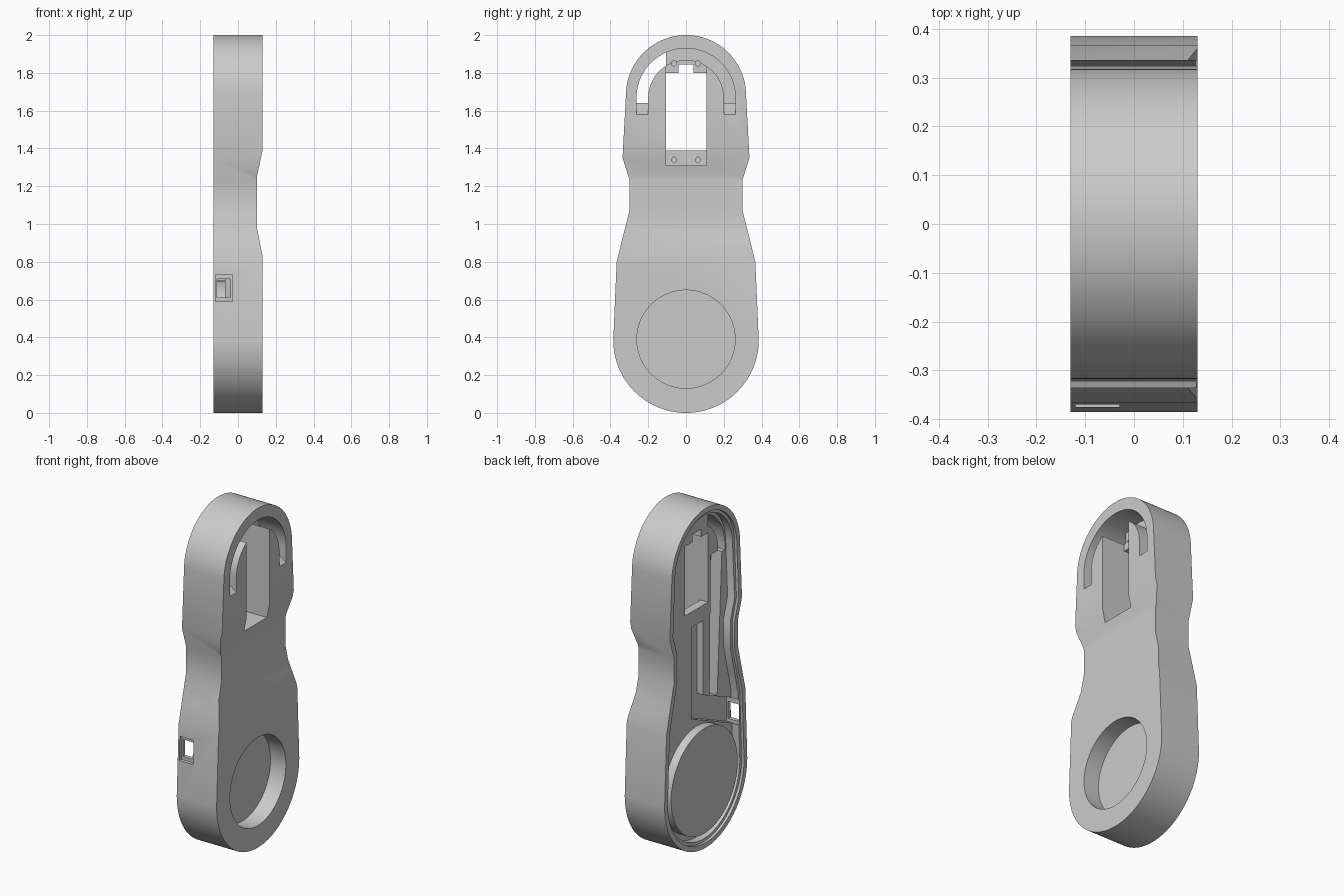
import bpy
import bmesh
import math

if "Cube" in bpy.data.objects:
    bpy.data.objects.remove(bpy.data.objects["Cube"], do_unlink=True)

grey = bpy.data.materials.new("plain grey")
grey.use_nodes = True
grey.diffuse_color = (0.6, 0.6, 0.6, 1)
grey.node_tree.nodes["Principled BSDF"].inputs["Base Color"].default_value = (0.6, 0.6, 0.6, 1)

FRONT, BACK, FLOOR, OUT = 0.13, -0.13, -0.07, 0.3


def arc(cy, cz, r, a0, a1, n=40):
    """Points (y, z) on an arc, angles in degrees."""
    angles = [math.radians(a0 + (a1 - a0) * i / n) for i in range(n + 1)]
    return [(cy + r * math.cos(a), cz + r * math.sin(a)) for a in angles]


def rect(y0, y1, z0, z1):
    return [(y0, z0), (y1, z0), (y1, z1), (y0, z1)]


def circle(y, z, r, n=64):
    return arc(y, z, r, 0, 360, n)[:-1]


def inset(points, d):
    """Mitred inward offset of a counter-clockwise outline."""
    result = []
    for i, (y, z) in enumerate(points):
        normals = []
        for a, b in ((points[i - 1], (y, z)), ((y, z), points[(i + 1) % len(points)])):
            dy, dz = b[0] - a[0], b[1] - a[1]
            length = math.hypot(dy, dz)
            normals.append((-dz / length, dy / length))
        (ay, az), (by, bz) = normals
        k = d / (1 + ay * by + az * bz)
        result.append((y + k * (ay + by), z + k * (az + bz)))
    return result


def solid(name, start, offset):
    """Extrude a flat 3D polygon into a closed solid."""
    bm = bmesh.new()
    face = bm.faces.new([bm.verts.new(p) for p in start])
    geom = bmesh.ops.extrude_face_region(bm, geom=[face])["geom"]
    bmesh.ops.translate(bm, vec=offset, verts=[g for g in geom if isinstance(g, bmesh.types.BMVert)])
    bmesh.ops.recalc_face_normals(bm, faces=bm.faces)
    mesh = bpy.data.meshes.new(name)
    bm.to_mesh(mesh)
    bm.free()
    ob = bpy.data.objects.new(name, mesh)
    bpy.context.collection.objects.link(ob)
    mesh.materials.append(grey)
    return ob


def prism(name, points, x0, x1):
    return solid(name, [(x0, y, z) for y, z in points], (x1 - x0, 0, 0))


def combine(tool, operation="DIFFERENCE"):
    tool.hide_render = True
    mod = body.modifiers.new(tool.name, "BOOLEAN")
    mod.operation = operation
    mod.solver = "EXACT"
    mod.object = tool
    bpy.context.view_layer.objects.active = body
    bpy.ops.object.modifier_apply(modifier=mod.name)
    bpy.data.objects.remove(tool, do_unlink=True)


def cut(name, points, x0, x1):
    combine(prism(name, points, x0, x1))


# Waisted outer body
side = [(0.367, 0.80), (0.335, 0.93), (0.298, 1.075), (0.298, 1.23), (0.336, 1.35)]
outline = arc(0, 0.385, 0.385, 180, 360, 64) + side
outline += arc(0, 1.682, 0.318, 0, 180, 64) + [(-y, z) for y, z in reversed(side)]
body = prism("handle_shell", outline, BACK, FRONT)

# Shallow waist across the closed face
dent = [(FRONT, 0.83), (0.10, 0.98), (0.10, 1.25), (FRONT, 1.39), (OUT, 1.39), (OUT, 0.83)]
combine(solid("waist_dent", [(x, -1, z) for x, z in dent], (0, 2, 0)))

# Open back with a stepped rim
cut("rim_step", inset(outline, 0.03), -OUT, -0.115)
cut("cavity", inset(outline, 0.048), -OUT, FLOOR)

# Round boss inside, round recess outside
combine(prism("boss", circle(0, 0.39, 0.31), -0.12, 0.05), "UNION")
cut("round_recess", circle(0, 0.39, 0.26), 0.03, OUT)

# Motor opening: front pocket, through window with notch, screw holes
cut("motor_pocket", rect(-0.106, 0.108, 1.31, 1.885), -0.02, OUT)
window = [(-0.106, 1.39), (0.108, 1.39), (0.108, 1.80), (0.04, 1.80),
          (0.04, 1.845), (-0.04, 1.845), (-0.04, 1.80), (-0.106, 1.80)]
cut("motor_window", window, -OUT, OUT)
for y in (-0.063, 0.063):
    for z in (1.34, 1.85):
        cut("screw_hole", circle(y, z, 0.014, 16), -0.06, 0.05)

# Arched slot: open on one half, blind on the other, with ramped ends
R_OUT, R_IN, CZ = 0.262, 0.20, 1.668


def arch(a0, out_end, in_end):
    return arc(0, CZ, R_OUT, a0, out_end) + arc(0, CZ, R_IN, in_end, a0)


open_out = math.degrees(math.acos(-0.105 / R_OUT))
open_in = math.degrees(math.acos(-0.105 / R_IN))
through = [(-R_IN, 1.64), (-R_OUT, 1.64)]
through = through + arc(0, CZ, R_OUT, 180, open_out) + arc(0, CZ, R_IN, open_in, 180)
cut("slot_through", through, -OUT, OUT)
blind = arc(0, CZ, R_OUT, 0, open_out) + arc(0, CZ, R_IN, open_in, 0)
cut("slot_blind", blind + [(R_IN, 1.64), (R_OUT, 1.64)], -0.03, OUT)
for s in (-1, 1):
    ramp = [(FRONT, 1.58), (0.05, 1.642), (OUT, 1.642), (OUT, 1.58)]
    y0 = R_IN if s > 0 else -R_OUT
    combine(solid("slot_ramp", [(x, y0, z) for x, z in ramp], (0, R_OUT - R_IN, 0)))

# Pockets in the inner floor for board and wiring
board = [(0.05, 1.30), (-0.06, 1.30), (-0.06, 0.86), (-0.335, 0.74), (-0.335, 0.59), (0.05, 0.76)]
cut("board_pocket", board, -OUT, -0.03)
wire = [(-0.13, 1.66), (-0.235, 1.66), (-0.19, 0.81), (-0.12, 0.83)]
cut("wire_pocket", wire, -OUT, 0.0)

# Stepped connector port through the side wall
for y_end, x0, x1, z0, z1 in ((-0.357, -0.12, -0.03, 0.59, 0.73),
                              (-0.30, -0.11, -0.04, 0.61, 0.71)):
    cut("port", rect(-0.5, y_end, z0, z1), x0, x1)

# Smooth curved walls, crisp edges
bpy.ops.object.select_all(action="DESELECT")
body.select_set(True)
bpy.context.view_layer.objects.active = body
bpy.ops.object.shade_smooth_by_angle(angle=math.radians(25))
